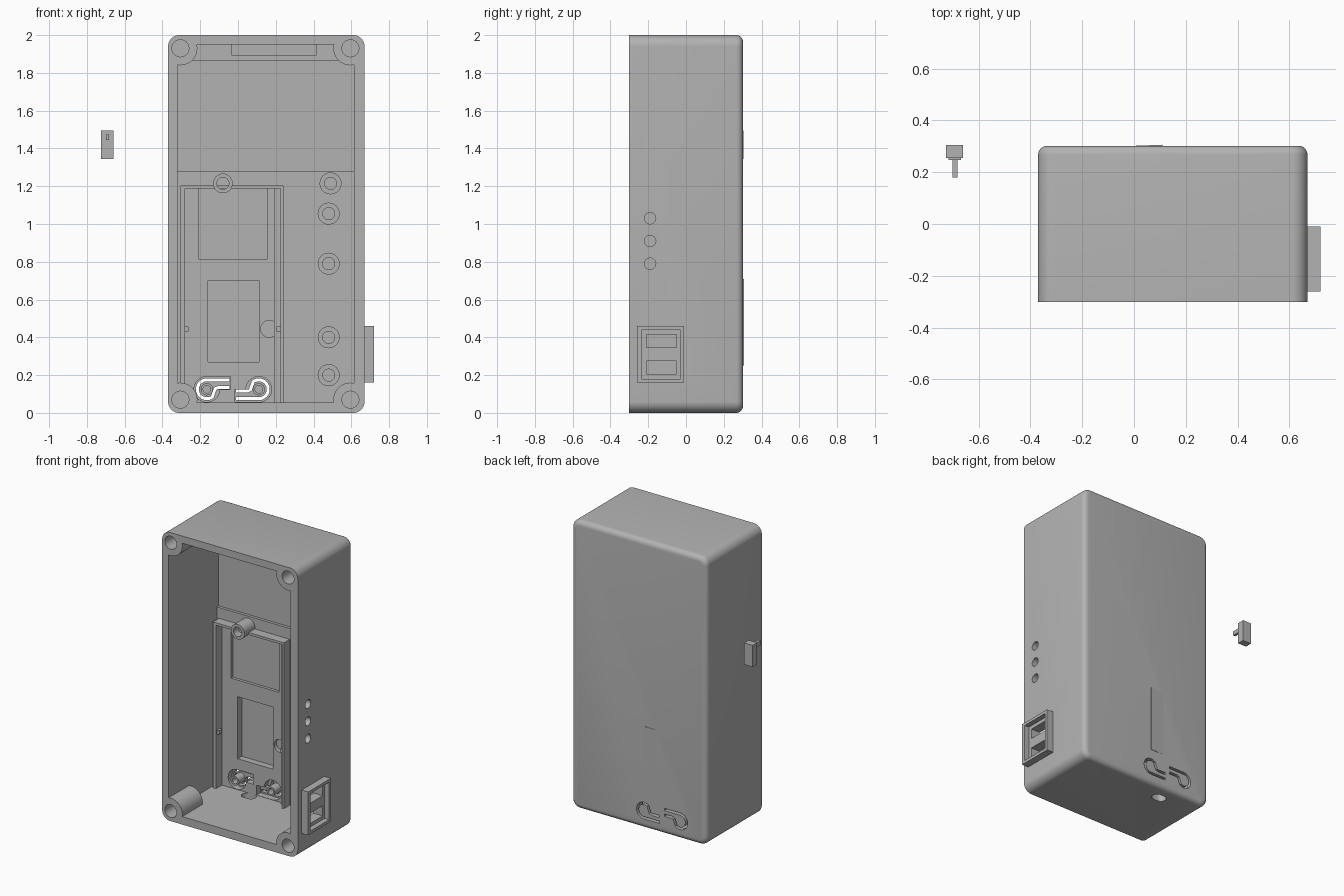
import bpy, bmesh
from math import sin, cos, pi, radians
from mathutils import Vector

cube = bpy.data.objects.get("Cube")
if cube:
    bpy.data.objects.remove(cube, do_unlink=True)

grey = bpy.data.materials.new("plain grey")
grey.use_nodes = True
COLOUR = (0.45, 0.45, 0.45, 1)
grey.diffuse_color = COLOUR
grey.node_tree.nodes["Principled BSDF"].inputs["Base Color"].default_value = COLOUR


def finish(name, bm):
    bmesh.ops.recalc_face_normals(bm, faces=bm.faces)
    mesh = bpy.data.meshes.new(name)
    bm.to_mesh(mesh)
    bm.free()
    mesh.materials.append(grey)
    ob = bpy.data.objects.new(name, mesh)
    bpy.context.collection.objects.link(ob)
    return ob


def prism(name, points, y0, y1, bevel=0):
    """Extrude an (x, z) outline along y, optionally rounding the rear rim."""
    bm = bmesh.new()
    face = bm.faces.new([bm.verts.new((x, y0, z)) for x, z in points])
    out = bmesh.ops.extrude_face_region(bm, geom=[face])
    moved = [v for v in out["geom"] if isinstance(v, bmesh.types.BMVert)]
    bmesh.ops.translate(bm, verts=moved, vec=(0, y1 - y0, 0))
    if bevel:
        rim = [e for e in bm.edges if all(v in moved for v in e.verts)]
        bmesh.ops.bevel(bm, geom=rim, offset=bevel, segments=5,
                        profile=0.5, affect='EDGES')
    return finish(name, bm)


def box(name, x, y, z):
    return prism(name, [(x[0], z[0]), (x[1], z[0]), (x[1], z[1]), (x[0], z[1])], *y)


def arc(cx, cz, r, a0, a1, n=10):
    angles = [radians(a0 + (a1 - a0) * i / n) for i in range(n + 1)]
    return [(cx + r * cos(a), cz + r * sin(a)) for a in angles]


def rod(name, x, z, r, y0, y1):
    return prism(name, arc(x, z, r, 0, 360, 32)[:-1], y0, y1)


def boolean(target, tool, operation='DIFFERENCE'):
    mod = target.modifiers.new("cut", 'BOOLEAN')
    mod.operation, mod.solver, mod.object = operation, 'EXACT', tool
    bpy.context.view_layer.objects.active = target
    bpy.ops.object.modifier_apply(modifier=mod.name)
    bpy.data.objects.remove(tool, do_unlink=True)


def tube(name, x, z, r, hole, y0, y1):
    ob = rod(name, x, z, r, y0, y1)
    boolean(ob, rod("bore", x, z, hole, y0 - 0.1, y1 - 0.01))
    return ob


def ribbon(path, width):
    """Outline of a strip of constant width following a path."""
    pts = [Vector(p) for p in path]
    sides = [], []
    for i, p in enumerate(pts):
        d = (pts[min(i + 1, len(pts) - 1)] - pts[max(i - 1, 0)]).normalized()
        n = Vector((-d.y, d.x)) * width / 2
        sides[0].append(tuple(p + n))
        sides[1].append(tuple(p - n))
    return sides[0] + sides[1][::-1]


# Outer case with rounded corners and a soft rear rim
L, R, F, B, H = -0.37, 0.67, -0.302, 0.302, 2.0
FLOOR = 0.225
cr = 0.06
outline = (arc(R - cr, H - cr, cr, 0, 90) + arc(L + cr, H - cr, cr, 90, 180)
           + arc(L + cr, cr, cr, 180, 270) + arc(R - cr, cr, cr, 270, 360))
case = prism("case", outline, F, B, 0.035)

# Cavity, leaving screw posts standing in the four corners
corners = [(x, z) for x in (-0.305, 0.595) for z in (0.07, 1.93)]
cavity = box("cavity", (-0.32, 0.615), (-0.4, FLOOR), (0.055, 1.95))
for x, z in corners:
    boolean(cavity, rod("post", x, z, 0.09, -0.5, -0.08))
boolean(case, cavity)
for x, z in corners:
    boolean(case, rod("screw_hole", x, z, 0.045, -0.4, -0.1))

# Shallow recesses in the inner floor: upper bay and two windows
for x, z, depth in (((-0.32, 0.615), (1.28, 1.865), 0.245),
                    ((-0.21, 0.155), (0.815, 1.188), 0.245),
                    ((-0.16, 0.11), (0.27, 0.70), 0.27)):
    boolean(case, box("recess", x, (0.1, depth), z))
boolean(case, rod("round_recess", 0.165, 0.445, 0.045, 0.1, 0.25))

# Lollipop-shaped spring keys cut through the rear wall
key_path = ([(0.12, 0.05)] + arc(0, 0, 0.05, 90, 305, 18)
            + [(0.045, 0.004), (0.06, 0.01), (0.12, 0.01)])
for side, cx, s in (("left", -0.165, 1), ("right", 0.11, -1)):
    cz = 0.125
    place = lambda pts: [(cx + s * x, cz + s * z) for x, z in pts]
    pocket = place([(0.125, 0.068)] + arc(0, 0, 0.068, 90, 360, 20) + [(0.125, 0)])
    boolean(case, prism("pocket", pocket, 0.1, 0.268))
    boolean(case, prism("slot", place(ribbon(key_path, 0.016)), 0.1, 0.4))
    tube(side + "_key_pin", cx, cz, 0.032, 0.02, 0.2, 0.27)

# Oval opening in the bottom wall
oval = box("oval", (-0.10, 0.0), (0.155, 0.225), (-0.1, 0.1))
bm = bmesh.new()
bm.from_mesh(oval.data)
upright = [e for e in bm.edges if abs(e.verts[0].co.z - e.verts[1].co.z) > 0.1]
bmesh.ops.bevel(bm, geom=upright, offset=0.034, segments=6, profile=0.5, affect='EDGES')
bm.to_mesh(oval.data)
bm.free()
boolean(case, oval)

# Three indicator holes in the side wall
for z in (0.79, 0.91, 1.03):
    hole = rod("indicator_hole", 0, 0, 0.03, -0.1, 0.1)
    hole.rotation_euler.z = pi / 2
    hole.location = (0.65, -0.19, z)
    bpy.context.view_layer.update()
    boolean(case, hole)

# Socket frame on the side wall with two through openings
socket = box("socket_frame", (R - 0.005, 0.72), (-0.26, -0.01), (0.16, 0.46))
boolean(socket, box("socket_recess", (0.685, 0.8), (-0.235, -0.03), (0.18, 0.44)))
for z in ((0.205, 0.275), (0.345, 0.415)):
    for part in (socket, case):
        boolean(part, box("port", (0.55, 0.8), (-0.21, -0.05), z))

# Standoffs on the inner floor
for i, (x, z) in enumerate(((-0.08, 1.215), (0.49, 1.215), (0.48, 1.055),
                            (0.48, 0.79), (0.48, 0.40), (0.48, 0.20))):
    tube("standoff_%d" % (i + 1), x, z, 0.052 if i == 0 else 0.058, 0.032, 0.11, 0.25)

# Rails around the board bay, with small catches
box("left_rail", (-0.305, -0.28), (0.16, 0.24), (0.05, 1.205))
box("right_rail", (0.225, 0.24), (0.16, 0.24), (0.05, 1.205))
box("right_rail_step", (0.19, 0.225), (0.2, 0.24), (0.05, 1.19))
box("top_rail", (-0.305, 0.24), (0.16, 0.24), (1.188, 1.205))
for name, x in (("left_catch", (-0.282, -0.262)), ("right_catch", (0.205, 0.227))):
    box(name, x, (0.17, 0.2), (0.43, 0.458))

# Ledge under the top wall with a notch
ledge = box("top_ledge", (-0.325, 0.62), (0.19, 0.26), (1.865, 1.96))
boolean(ledge, box("notch", (-0.035, 0.415), (0.1, 0.24), (1.895, 2.1)))

# Slightly proud wedge on the rear face
bm = bmesh.new()
ends = [[bm.verts.new((x, y, z)) for x, y in ((-0.02, B - 0.001), (0.11, B - 0.001), (0.11, B + 0.004))]
        for z in (0.25, 0.71)]
for f in ends:
    bm.faces.new(f)
for i in range(3):
    j = (i + 1) % 3
    bm.faces.new((ends[0][i], ends[0][j], ends[1][j], ends[1][i]))
finish("rear_wedge", bm)

# Loose slider button beside the case
box("slider_cap", (-0.725, -0.66), (0.255, 0.305), (1.345, 1.495))
box("slider_collar", (-0.717, -0.668), (0.248, 0.256), (1.353, 1.487))
box("slider_stem", (-0.70, -0.682), (0.18, 0.25), (1.445, 1.475))

# Smooth the curved surfaces while keeping edges crisp
bpy.ops.object.select_all(action='DESELECT')
for ob in bpy.context.scene.objects:
    if ob.type == 'MESH':
        ob.select_set(True)
bpy.context.view_layer.objects.active = case
bpy.ops.object.shade_smooth_by_angle(angle=radians(30))
